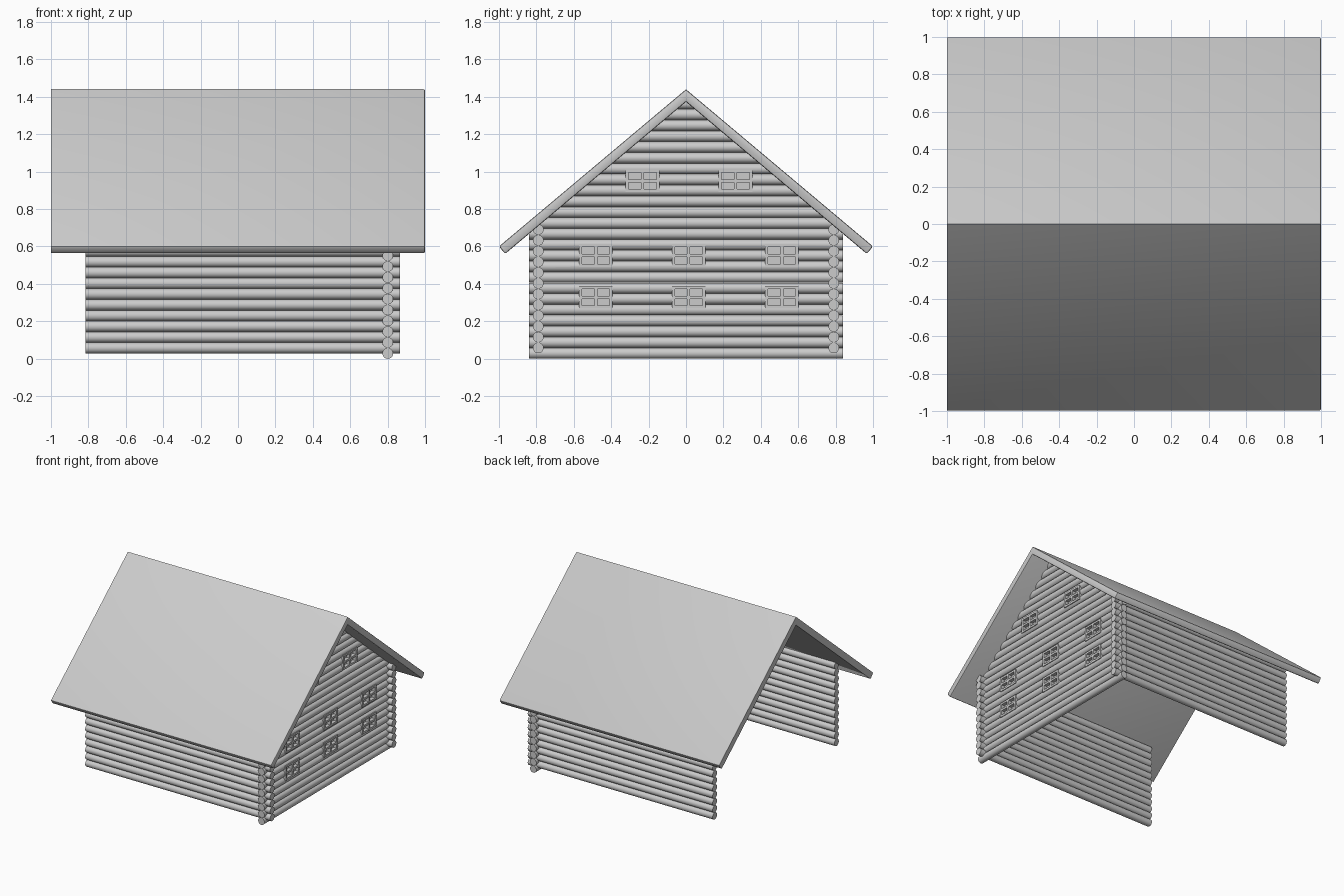
import bpy, bmesh, math
from mathutils import Matrix, Vector

if "Cube" in bpy.data.objects:
    bpy.data.objects.remove(bpy.data.objects["Cube"])

R, PITCH = 0.029, 0.058          # log radius and spacing
SLOPE = 0.84                     # roof fall per unit of y
WALL_X, WALL_Y = 0.80, 0.79


def finish(name, bm, smooth=False):
    bmesh.ops.recalc_face_normals(bm, faces=bm.faces)
    me = bpy.data.meshes.new(name)
    bm.to_mesh(me)
    bm.free()
    ob = bpy.data.objects.new(name, me)
    bpy.context.collection.objects.link(ob)
    if smooth:
        shade(ob)
    return ob


def select(ob):
    bpy.ops.object.select_all(action='DESELECT')
    ob.select_set(True)
    bpy.context.view_layer.objects.active = ob


def shade(ob):
    select(ob)
    bpy.ops.object.shade_smooth_by_angle(angle=math.radians(35))


def add_log(bm, centre, length, axis):
    rot = Matrix.Rotation(math.pi / 2, 4, 'Y' if axis == 'x' else 'X')
    bmesh.ops.create_cone(bm, cap_ends=True, segments=20, radius1=R - 0.0002,
                          radius2=R - 0.0002, depth=length,
                          matrix=Matrix.Translation(centre) @ rot)


def add_box(bm, centre, size):
    bmesh.ops.create_cube(bm, size=1, matrix=Matrix.Translation(centre)
                          @ Matrix.Diagonal((*size, 1)))


# Side walls: logs running along x
for side, name in ((-1, "front_log_wall"), (1, "back_log_wall")):
    bm = bmesh.new()
    for i in range(12):
        add_log(bm, (0.025, side * WALL_Y, 0.058 + i * 0.0575), 1.68, 'x')
    finish(name, bm, True)

# Gable wall: logs along y, shortened to stop inside the roof
bm = bmesh.new()
for i in range(24):
    z = R + i * PITCH
    half = min(0.84, (1.408 - z) / SLOPE)
    if half > 0.03:
        add_log(bm, (WALL_X, 0, z), 2 * half, 'y')
gable = finish("gable_log_wall", bm)

# Window positions (y, z)
W, H = 0.18, 0.122
windows = [(y, z) for z in (0.328, 0.551) for y in (-0.482, 0.014, 0.512)]
windows += [(-0.233, 0.951), (0.265, 0.951)]

# Cut the window openings in the gable
bm = bmesh.new()
for y, z in windows:
    add_box(bm, (WALL_X, y, z), (0.2, W - 0.006, H - 0.006))
cutter = finish("window_cutter", bm)
cutter.hide_render = True
mod = gable.modifiers.new("openings", 'BOOLEAN')
mod.operation, mod.solver, mod.object = 'DIFFERENCE', 'EXACT', cutter
select(gable)
bpy.ops.object.modifier_apply(modifier=mod.name)
bpy.data.objects.remove(cutter)
shade(gable)

# Windows: recessed pane, frame and cross bars
B = 0.016
for n, (y, z) in enumerate(windows):
    bm = bmesh.new()
    add_box(bm, (0.798, y, z), (0.016, W - 0.01, H - 0.01))
    for s in (-1, 0, 1):
        add_box(bm, (0.81, y + s * (W - B) / 2, z), (0.05, B, H))
        add_box(bm, (0.81, y, z + s * (H - B) / 2), (0.049, W - 0.001, B))
    finish(f"window_{n + 1}", bm)

# Roof: folded slab extruded along x, edges softened
bm = bmesh.new()
prof = [(0, 1.44), (1, 0.6), (0.967, 0.56), (0, 1.373), (-0.967, 0.56), (-1, 0.6)]
face = bm.faces.new([bm.verts.new((-1, y, z)) for y, z in prof])
ext = bmesh.ops.extrude_face_region(bm, geom=[face])
bmesh.ops.translate(bm, vec=Vector((2, 0, 0)),
                    verts=[v for v in ext["geom"] if isinstance(v, bmesh.types.BMVert)])
bmesh.ops.recalc_face_normals(bm, faces=bm.faces)
soft = [e for e in bm.edges
        if all(v.co.x > 0.99 for v in e.verts)
        or all(abs(v.co.y) > 0.9 and v.co.z < 0.7 for v in e.verts)
        and abs(e.verts[0].co.x - e.verts[1].co.x) > 1]
bmesh.ops.bevel(bm, geom=soft, offset=0.01, segments=2, profile=0.5, affect='EDGES')
finish("roof", bm, True)
